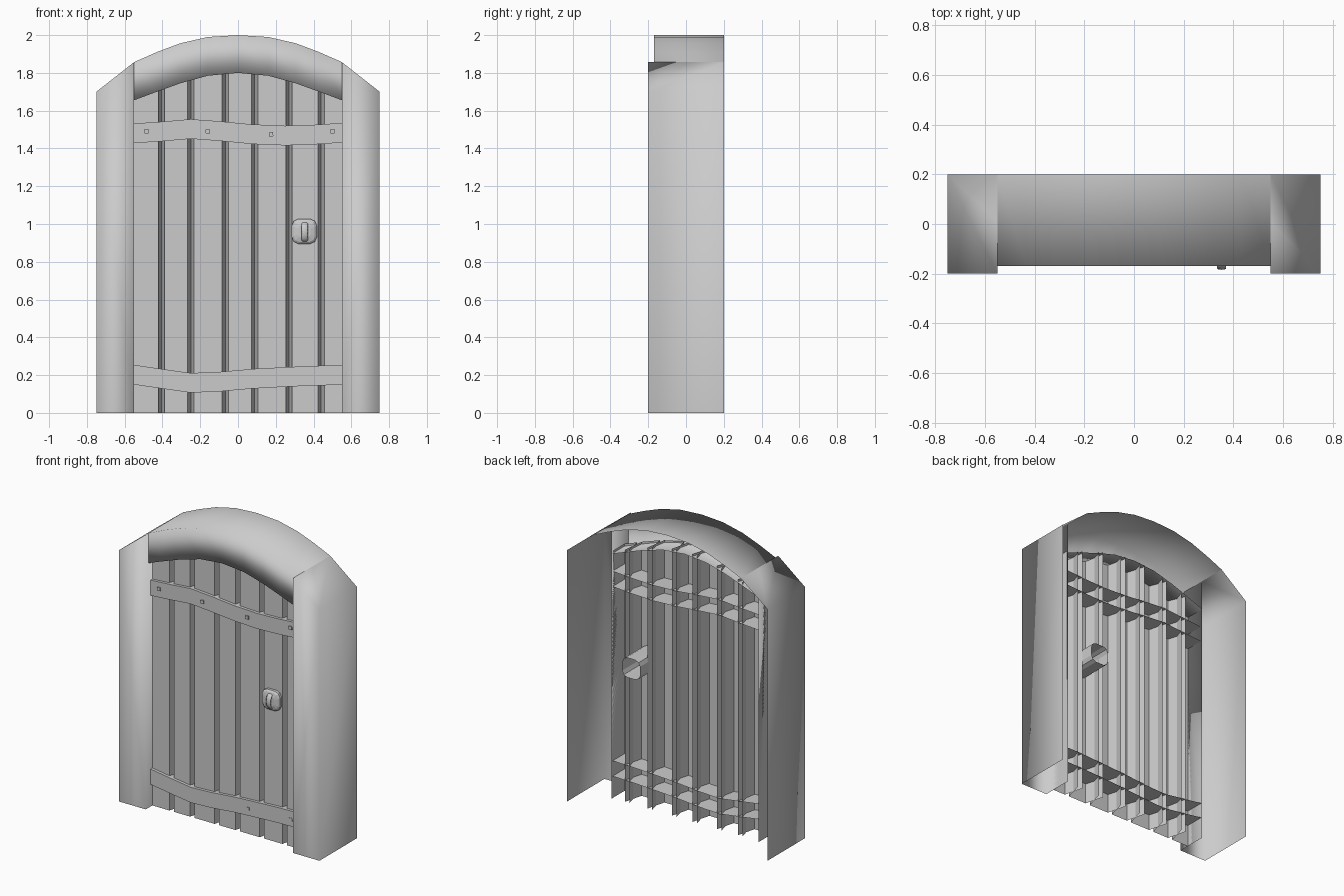
import bpy, bmesh, math

if "Cube" in bpy.data.objects:
    bpy.data.objects.remove(bpy.data.objects["Cube"])

grey = bpy.data.materials.new("stone_grey")
grey.diffuse_color = (0.6, 0.6, 0.6, 1)
grey.use_nodes = True
grey.node_tree.nodes["Principled BSDF"].inputs["Base Color"].default_value = grey.diffuse_color


def shell(name, verts, faces, smooth=False):
    """Open or closed surface from points and faces, normals made consistent."""
    mesh = bpy.data.meshes.new(name)
    mesh.from_pydata(verts, [], faces)
    bm = bmesh.new()
    bm.from_mesh(mesh)
    bmesh.ops.recalc_face_normals(bm, faces=bm.faces)
    bm.to_mesh(mesh)
    bm.free()
    mesh.materials.append(grey)
    for p in mesh.polygons:
        p.use_smooth = smooth
    ob = bpy.data.objects.new(name, mesh)
    bpy.context.collection.objects.link(ob)
    return ob


def loft(name, rows, closed=False, caps=(), smooth=False):
    """Join successive rows of points; caps lists rows to fill."""
    n = len(rows[0])
    faces = []
    for r in range(len(rows) - 1):
        for i in range(n if closed else n - 1):
            j = (i + 1) % n
            faces.append((r * n + i, r * n + j, (r + 1) * n + j, (r + 1) * n + i))
    for r in caps:
        faces.append([r * n + i for i in range(n)])
    return shell(name, [p for row in rows for p in row], faces, smooth)


# arch outline: x, outer height, inner height
half = [(0.55, 1.857, 1.655), (0.43, 1.91, 1.70), (0.305, 1.957, 1.745), (0.16, 1.99, 1.785)]
arch = [(-x, o, i) for x, o, i in half] + [(0, 2.0, 1.80)] + [(x, o, i) for x, o, i in reversed(half)]


def inner_height(x):
    for (x0, _, a), (x1, _, b) in zip(arch, arch[1:]):
        if x <= x1:
            t = max(0, (x - x0) / (x1 - x0))
            return a + t * (b - a)
    return arch[-1][2]


# side posts, open at the back
for s, side in ((-1, "left"), (1, "right")):
    path = [(0.55, 0.01, 1.857), (0.55, -0.2, 1.857), (0.75, -0.2, 1.70), (0.75, 0.2, 1.70)]
    verts = [(s * x, y, 0) for x, y, z in path] + [(s * x, y, z) for x, y, z in path]
    verts.append((s * 0.55, 0.2, 1.857))
    faces = [(i, i + 1, i + 5, i + 4) for i in range(3)] + [(4, 5, 6, 7, 8)]
    shell(side + "_post", verts, faces, True)

# arched lintel: outer skin, front and underside
loft("arch", [[(x, 0.2, o), (x, -0.17, o), (x, -0.17, i), (x, 0.01, i)] for x, o, i in arch], smooth=True)

# planks with splayed sides that cross behind the grooves
gaps = [-0.405, -0.25, -0.067, 0.088, 0.27, 0.44]
lefts = [(-0.55, -0.55)] + [(g + 0.017, g - 0.017) for g in gaps]
rights = [(g - 0.017, g + 0.017) for g in gaps] + [(0.55, 0.55)]
for k, ((lf, lb), (rf, rb)) in enumerate(zip(lefts, rights)):
    pts = [(lb, 0.0), (lf, -0.13), (rf, -0.13), (rb, 0.0)]
    loft("plank_%d" % (k + 1), [[(x, y, 0) for x, y in pts],
                                [(x, y, inner_height(x) + 0.015) for x, y in pts]])

# wavy cross straps: x and centre height
straps = {
    "upper_strap": [(-0.55, 1.48), (-0.4, 1.49), (-0.25, 1.503), (-0.1, 1.492), (0.08, 1.475),
                    (0.25, 1.468), (0.4, 1.473), (0.55, 1.483)],
    "lower_strap": [(-0.55, 0.202), (-0.4, 0.18), (-0.25, 0.159), (-0.1, 0.165), (0.08, 0.181),
                    (0.25, 0.19), (0.4, 0.197), (0.55, 0.2)],
}
for name, path in straps.items():
    loft(name, [[(x, 0, z - 0.052), (x, -0.15, z - 0.052), (x, -0.15, z + 0.052), (x, 0, z + 0.052)]
                for x, z in path])

# small rivets
rivets = [(-0.485, 1.49, 0.008), (-0.16, 1.49, 0.008), (0.175, 1.475, 0.008), (0.5, 1.49, 0.008),
          (0.18, 0.18, 0.004), (0.5, 0.193, 0.004)]
for k, (x, z, out) in enumerate(rivets):
    ring = [(0.016 * math.cos(a), 0.016 * math.sin(a))
            for a in (math.radians(50 + 90 * i) for i in range(4))]
    loft("rivet_%d" % (k + 1), [[(x + u, y, z + v) for u, v in ring] for y in (-0.14, -0.15 - out)],
         closed=True, caps=(1,))


# handle plate: rounded square tube, open behind, domed in front
def squircle(scale, y, n=12):
    row = []
    for i in range(n):
        a = 2 * math.pi * (i + 0.5) / n
        c, s = math.cos(a), math.sin(a)
        row.append((0.351 + 0.068 * scale * math.copysign(abs(c) ** 0.6, c), y,
                    0.961 + 0.068 * scale * math.copysign(abs(s) ** 0.6, s)))
    return row


loft("handle_plate", [squircle(1, 0.085), squircle(1, -0.148), squircle(0.85, -0.157), squircle(0.5, -0.164)],
     closed=True, caps=(3,))

# bowed grip
rows = []
for k in range(9):
    a = math.pi * k / 8
    ca, sa = math.cos(a), math.sin(a)
    row = []
    for i in range(8):
        b = math.pi * i / 4
        r = 1 + 0.16 * math.cos(b)
        row.append((0.353 + 0.018 * math.sin(b), -0.153 - 0.027 * sa * r, 0.958 + 0.046 * ca * r))
    rows.append(row)
loft("handle_grip", rows, closed=True, caps=(0, 8), smooth=True)
